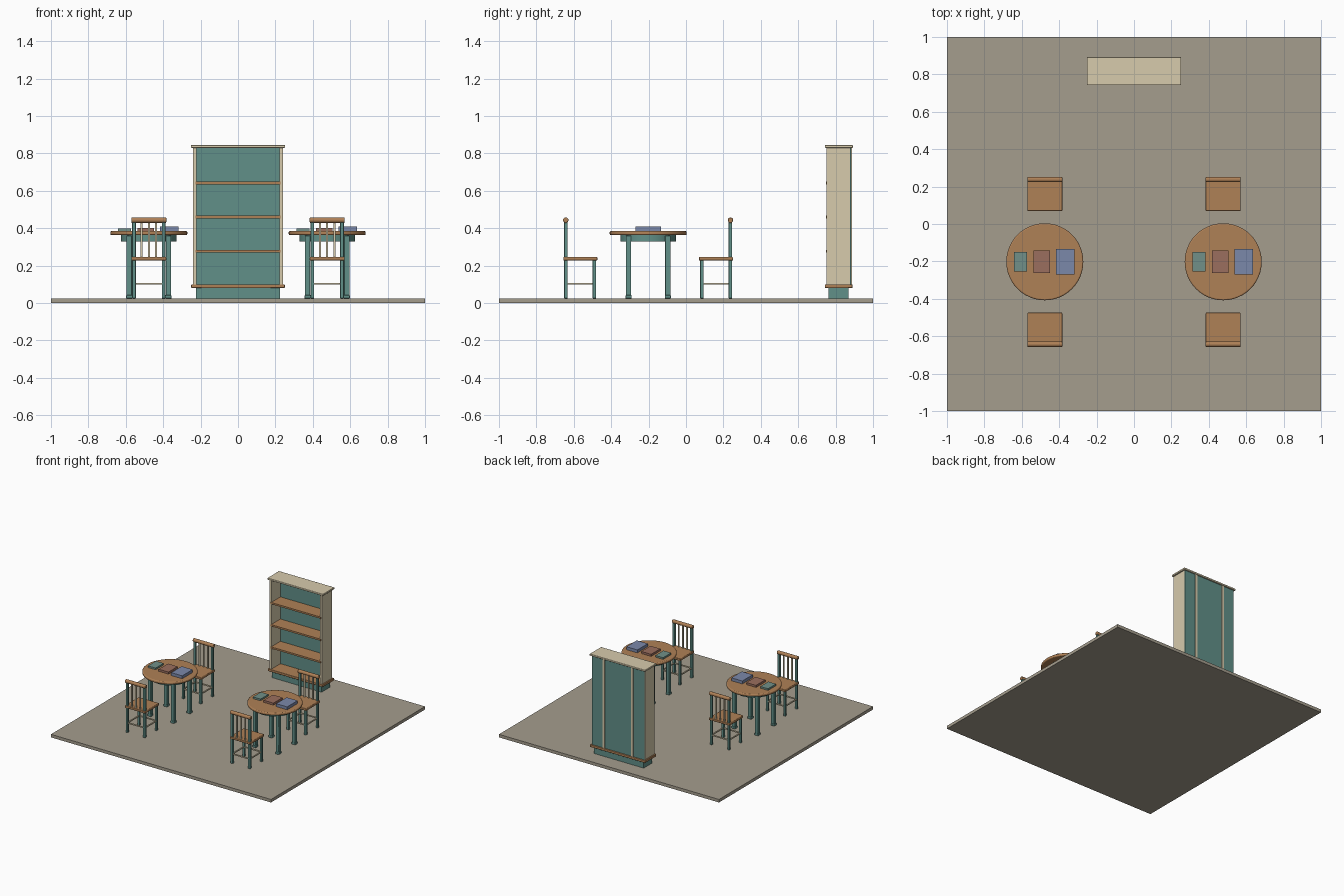
import bpy
from math import pi

if "Cube" in bpy.data.objects:
    bpy.data.objects.remove(bpy.data.objects["Cube"])


def mat(name, rgb):
    m = bpy.data.materials.new(name)
    m.diffuse_color = (*[c ** 2.2 for c in rgb], 1)
    m.use_nodes = True
    m.node_tree.nodes["Principled BSDF"].inputs["Base Color"].default_value = m.diffuse_color
    return m


WOOD = mat("wood", (0.68, 0.50, 0.34))
TEAL = mat("teal", (0.38, 0.56, 0.53))
CREAM = mat("cream", (0.84, 0.79, 0.67))
FLOOR = mat("stone", (0.64, 0.61, 0.55))
BLUE = mat("blue", (0.48, 0.53, 0.66))
MAUVE = mat("mauve", (0.60, 0.43, 0.37))
SAGE = mat("sage", (0.44, 0.56, 0.53))


def finish(o, name, m, bevel=0.0, segs=2):
    o.name = name
    o.data.materials.append(m)
    bpy.ops.object.transform_apply(location=False, rotation=True, scale=True)
    if bevel:
        b = o.modifiers.new("bevel", "BEVEL")
        b.width, b.segments = bevel, segs
    bpy.ops.object.shade_smooth_by_angle()
    return o


# box from its low and high corners
def box(name, m, x, y, z, bevel=0.0):
    lo, hi = zip(x, y, z)
    bpy.ops.mesh.primitive_cube_add(size=1, location=[(a + b) / 2 for a, b in zip(lo, hi)])
    o = bpy.context.object
    o.scale = [b - a for a, b in zip(lo, hi)]
    return finish(o, name, m, bevel)


# box from a centre point, footprint and height range
def post(name, m, cx, cy, wx, wy, z0, z1, bevel=0.0):
    return box(name, m, (cx - wx / 2, cx + wx / 2), (cy - wy / 2, cy + wy / 2), (z0, z1), bevel)


def disc(name, m, cx, cy, r, z0, z1, bevel=0.0):
    bpy.ops.mesh.primitive_cylinder_add(vertices=48, radius=r, depth=z1 - z0,
                                        location=(cx, cy, (z0 + z1) / 2))
    return finish(bpy.context.object, name, m, bevel, 3)


G = 0.025  # floor surface


def table(cx, cy):
    disc("table_top", WOOD, cx, cy, 0.206, 0.363, 0.385, 0.007)
    disc("table_apron", TEAL, cx, cy, 0.148, 0.33, 0.363)
    for sx in (-1, 1):
        for sy in (-1, 1):
            x, y = cx + sx * 0.105, cy + sy * 0.105
            post("table_leg", TEAL, x, y, 0.028, 0.028, G, 0.36, 0.002)
            post("table_foot", TEAL, x, y, 0.032, 0.032, G, 0.042, 0.002)
    # books lying in a row
    for dx, w, d, h, m in ((-0.129, 0.07, 0.104, 0.014, SAGE),
                           (-0.016, 0.088, 0.12, 0.017, MAUVE),
                           (0.109, 0.1, 0.136, 0.024, BLUE)):
        post("book", m, cx + dx, cy, w, d, 0.385, 0.385 + h)


# s points from the seat towards the backrest
def chair(cx, cy, s):
    post("seat", WOOD, cx, cy, 0.187, 0.182, 0.227, 0.246, 0.004)
    for sx in (-1, 1):
        x = cx + sx * 0.079
        post("back_leg", TEAL, x, cy + s * 0.077, 0.019, 0.018, G, 0.435, 0.002)
        post("front_leg", TEAL, x, cy - s * 0.075, 0.019, 0.018, G, 0.23, 0.002)
        post("side_stretcher", CREAM, x, cy, 0.009, 0.14, 0.098, 0.107)
    for y in (-0.075, 0.077):
        post("cross_stretcher", CREAM, cx, cy + s * y, 0.145, 0.009, 0.098, 0.107)
    for i in (-1, 0, 1):
        post("back_slat", CREAM, cx + i * 0.038, cy + s * 0.077, 0.011, 0.009, 0.24, 0.435)
    # rounded top rail
    bpy.ops.mesh.primitive_cylinder_add(vertices=24, radius=0.0145, depth=0.187,
                                        location=(cx, cy + s * 0.078, 0.443), rotation=(0, pi / 2, 0))
    finish(bpy.context.object, "top_rail", WOOD, 0.004)


box("floor", FLOOR, (-1, 1), (-1, 1), (0, G))

for tx in (-0.477, 0.477):
    table(tx, -0.202)
    chair(tx, 0.16, 1)
    chair(tx, -0.565, -1)

# bookcase
box("plinth", TEAL, (-0.225, 0.225), (0.763, 0.87), (G, 0.08))
box("base_board", WOOD, (-0.25, 0.25), (0.742, 0.89), (0.08, 0.1), 0.003)
box("crown_board", CREAM, (-0.252, 0.252), (0.742, 0.892), (0.83, 0.845), 0.003)
for sx in (-1, 1):
    post("side_panel", CREAM, sx * 0.231, 0.814, 0.018, 0.128, 0.1, 0.83)
    post("back_batten", CREAM, sx * 0.13, 0.882, 0.02, 0.01, 0.1, 0.83)
box("back_panel", TEAL, (-0.238, 0.238), (0.868, 0.881), (0.1, 0.83))
for z in (0.277, 0.46, 0.642):
    box("shelf", WOOD, (-0.228, 0.228), (0.748, 0.87), (z - 0.007, z + 0.007))
